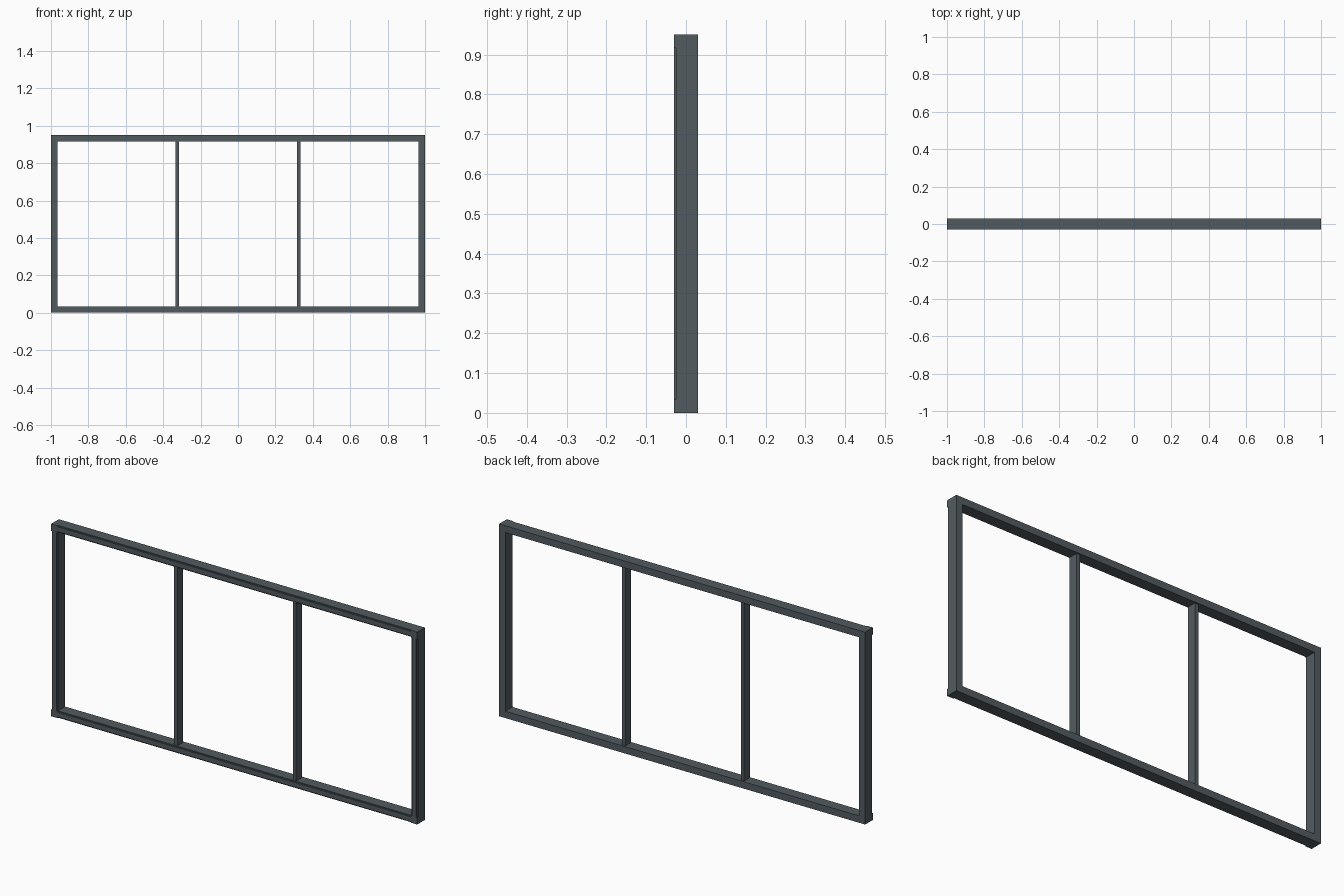
import bpy

if "Cube" in bpy.data.objects:
    bpy.data.objects.remove(bpy.data.objects["Cube"])

W, H, T = 1.0, 0.95, 0.034      # half width, height, bar face width
BACK, STEP, FRONT = 0.03, -0.025, -0.03
LIP = 0.005                     # setback of the front bead

mat = bpy.data.materials.new("dark_slate_metal")
mat.diffuse_color = (0.085, 0.105, 0.115, 1)
mat.use_nodes = True
mat.node_tree.nodes["Principled BSDF"].inputs["Base Color"].default_value = mat.diffuse_color


def box(name, x0, x1, y0, y1, z0, z1):
    bpy.ops.mesh.primitive_cube_add(
        size=1, location=((x0 + x1) / 2, (y0 + y1) / 2, (z0 + z1) / 2))
    ob = bpy.context.object
    ob.name = name
    ob.scale = (x1 - x0, y1 - y0, z1 - z0)
    bpy.ops.object.transform_apply(location=False, rotation=False, scale=True)
    ob.data.materials.append(mat)
    return ob


# top and bottom rails, each with a narrower raised bead on the front
for name, z in (("bottom", 0), ("top", H - T)):
    box(name + "_rail", -W + T, W - T, STEP, BACK, z, z + T)
    box(name + "_rail_bead", -W + T, W - T, FRONT, STEP, z + LIP, z + T - LIP)

for side, s in (("left", -1), ("right", 1)):
    def span(a, b):
        return sorted((s * a, s * b))

    # side stiles with bead
    box(side + "_stile", *span(W - T, W), STEP, BACK, 0, H)
    box(side + "_stile_bead", *span(W - T + LIP, W - LIP), FRONT, STEP, T, H - T)

    # full-size square corner caps
    for name, z in (("bottom", 0), ("top", H - T)):
        box(f"{side}_{name}_corner", *span(W - T, W), FRONT, STEP, z, z + T)

    # slim intermediate mullion
    box(side + "_mullion", *span(0.315, 0.334), -0.0225, 0.0225, T, H - T)
